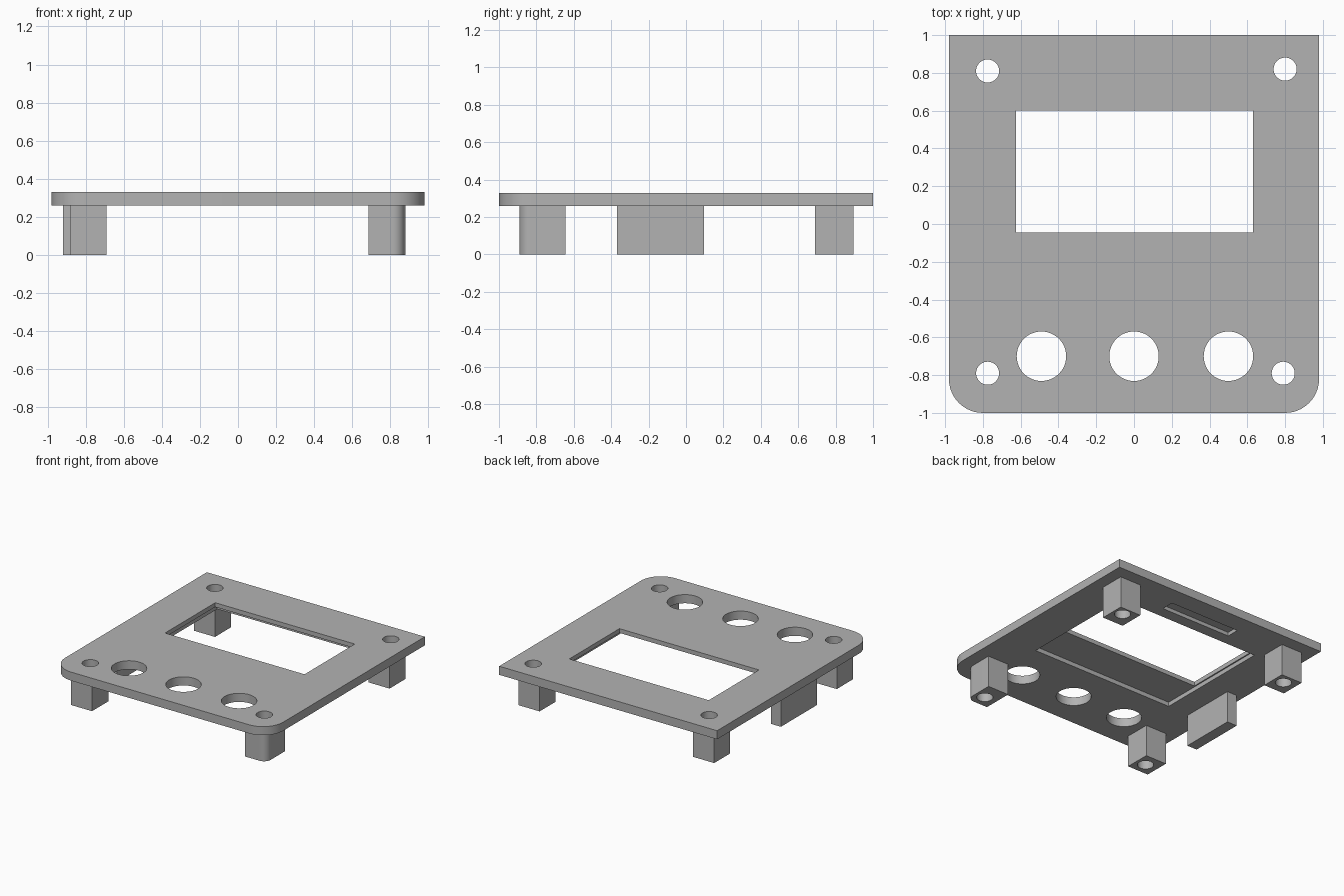
import bpy
import bmesh
import math

default = bpy.data.objects.get("Cube")
if default:
    bpy.data.objects.remove(default, do_unlink=True)

GREY = (0.45, 0.45, 0.45, 1.0)
grey = bpy.data.materials.new("plain_grey")
grey.use_nodes = True
grey.diffuse_color = GREY
grey.node_tree.nodes["Principled BSDF"].inputs["Base Color"].default_value = GREY

UNDERSIDE, TOP = 0.26, 0.33


def finish(name, bm):
    bmesh.ops.recalc_face_normals(bm, faces=bm.faces)
    mesh = bpy.data.meshes.new(name)
    bm.to_mesh(mesh)
    bm.free()
    obj = bpy.data.objects.new(name, mesh)
    bpy.context.collection.objects.link(obj)
    mesh.materials.append(grey)
    return obj


def block(name, x0, x1, y0, y1, z0, z1, radius=0, rounded=()):
    """Upright block; rounded lists (x side, y side) corners to round."""
    bm = bmesh.new()
    bmesh.ops.create_cube(bm, size=1)
    for v in bm.verts:
        v.co.x = x1 if v.co.x > 0 else x0
        v.co.y = y1 if v.co.y > 0 else y0
        v.co.z = z1 if v.co.z > 0 else z0
    corners = [(x1 if sx > 0 else x0, y1 if sy > 0 else y0) for sx, sy in rounded]
    edges = [e for e in bm.edges for cx, cy in corners
             if all(abs(v.co.x - cx) + abs(v.co.y - cy) < 1e-4 for v in e.verts)]
    if edges:
        bmesh.ops.bevel(bm, geom=edges, offset=radius, segments=12,
                        profile=0.5, affect='EDGES')
    return finish(name, bm)


def drill(x, y, radius):
    bm = bmesh.new()
    bmesh.ops.create_cone(bm, cap_ends=True, segments=48, radius1=radius,
                          radius2=radius, depth=2)
    bmesh.ops.translate(bm, verts=bm.verts, vec=(x, y, 0))
    return finish("drill", bm)


def select_only(obj):
    bpy.ops.object.select_all(action='DESELECT')
    obj.select_set(True)
    bpy.context.view_layer.objects.active = obj


def cut(obj, cutters):
    select_only(obj)
    for cutter in cutters:
        cutter.hide_render = True
        mod = obj.modifiers.new("cut", 'BOOLEAN')
        mod.operation = 'DIFFERENCE'
        mod.solver = 'EXACT'
        mod.object = cutter
        bpy.ops.object.modifier_apply(modifier=mod.name)
        bpy.data.objects.remove(cutter, do_unlink=True)
    bpy.ops.object.shade_smooth_by_angle(angle=math.radians(30))


# Corner posts: name, x range, y range, screw hole centre, rounded corners
posts = [
    ("back_right_post", (-0.88, -0.69), (0.69, 0.895), (-0.775, 0.81), ()),
    ("back_left_post", (0.69, 0.88), (0.69, 0.895), (0.8, 0.82), ()),
    ("front_right_post", (-0.88, -0.69), (-0.89, -0.68), (-0.775, -0.79), ()),
    ("front_left_post", (0.685, 0.875), (-0.89, -0.645), (0.79, -0.79), [(1, -1)]),
]
SCREW_RADIUS = 0.061

# Faceplate with rounded front corners
plate = block("faceplate", -0.98, 0.98, -1, 1, UNDERSIDE, TOP,
              0.18, [(-1, -1), (1, -1)])
cutters = [
    block("display_window", -0.625, 0.63, -0.045, 0.6, 0, 1),
    block("display_recess", -0.635, 0.66, -0.355, 0.64, 0, UNDERSIDE + 0.035),
    block("connector_slot", -0.3, 0.335, 0.735, 0.84, 0, UNDERSIDE + 0.03),
]
cutters += [drill(x, -0.7, 0.131) for x in (-0.49, 0.0, 0.5)]
cutters += [drill(*hole, SCREW_RADIUS) for _, _, _, hole, _ in posts]
cut(plate, cutters)

# Hollow screw posts
for name, xs, ys, hole, rounded in posts:
    post = block(name, *xs, *ys, 0, UNDERSIDE, 0.06, rounded)
    cut(post, [drill(*hole, SCREW_RADIUS)])

# Long support rib along the right edge
block("side_rib", -0.92, -0.83, -0.37, 0.095, 0, UNDERSIDE)
